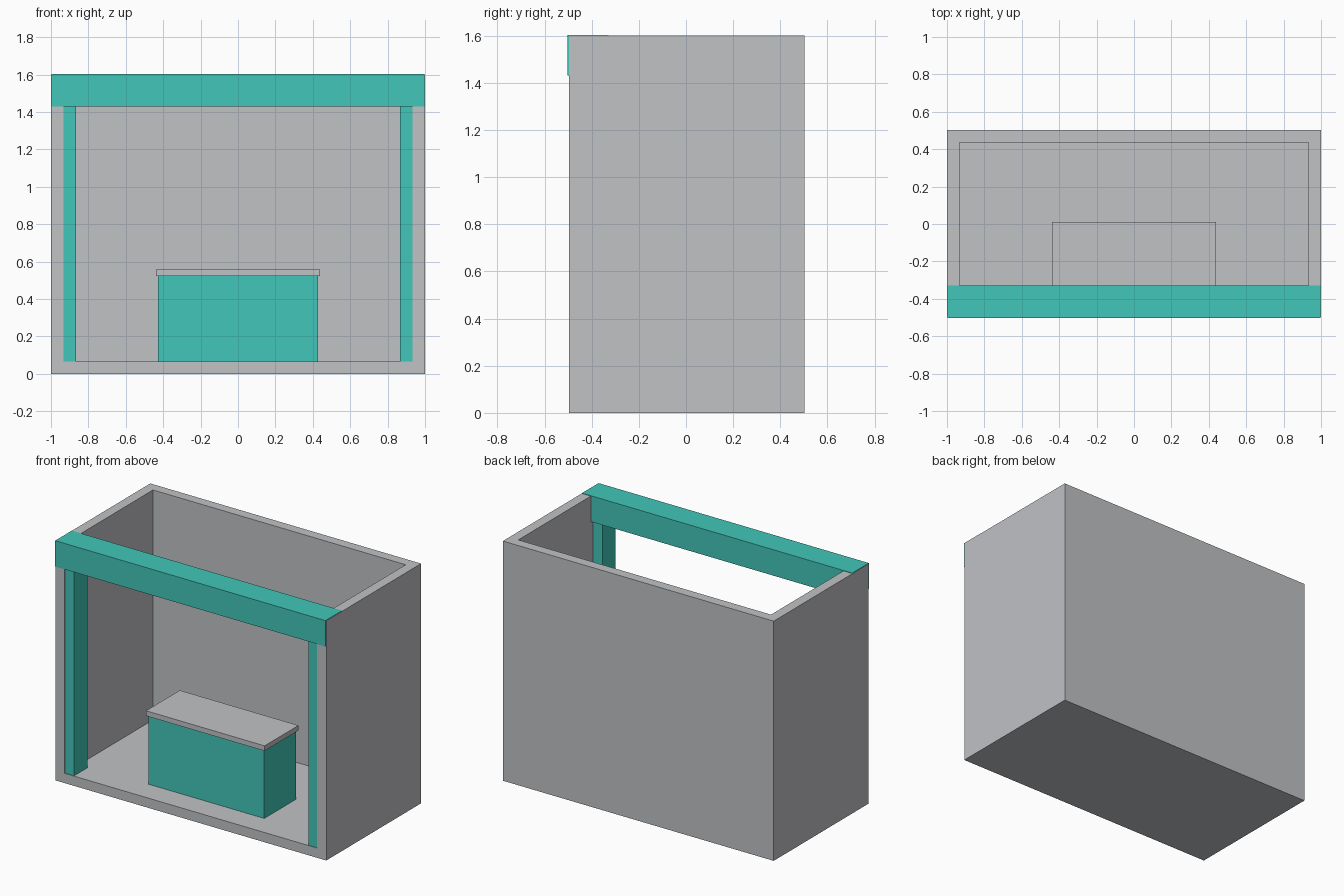
import bpy
import bmesh

cube = bpy.data.objects.get("Cube")
if cube:
    bpy.data.objects.remove(cube, do_unlink=True)


def material(name, rgb):
    mat = bpy.data.materials.new(name)
    mat.use_nodes = True
    mat.diffuse_color = (*rgb, 1)
    mat.node_tree.nodes["Principled BSDF"].inputs["Base Color"].default_value = (*rgb, 1)
    return mat


grey = material("light_grey", (0.53, 0.54, 0.56))
teal = material("teal", (0.054, 0.565, 0.479))


def prism(name, outline, z0, z1, mat):
    """Extrude a counter-clockwise plan outline from z0 up to z1."""
    bm = bmesh.new()
    base = bm.faces.new([bm.verts.new((x, y, z0)) for x, y in outline])
    top = bmesh.ops.extrude_face_region(bm, geom=[base])["geom"]
    verts = [v for v in top if isinstance(v, bmesh.types.BMVert)]
    bmesh.ops.translate(bm, vec=(0, 0, z1 - z0), verts=verts)
    bmesh.ops.recalc_face_normals(bm, faces=bm.faces)
    mesh = bpy.data.meshes.new(name)
    bm.to_mesh(mesh)
    bm.free()
    mesh.materials.append(mat)
    obj = bpy.data.objects.new(name, mesh)
    bpy.context.collection.objects.link(obj)
    return obj


def box(name, x, y, z, mat):
    outline = [(x[0], y[0]), (x[1], y[0]), (x[1], y[1]), (x[0], y[1])]
    return prism(name, outline, *z, mat)


FRONT, BACK, HEIGHT, WALL = -0.497, 0.503, 1.6, 0.067
INNER = 1 - WALL

# Stall shell: three walls in one U-shaped prism, with a floor between them
prism("walls", [(-1, FRONT), (-INNER, FRONT), (-INNER, BACK - WALL),
                (INNER, BACK - WALL), (INNER, FRONT), (1, FRONT),
                (1, BACK), (-1, BACK)], 0, HEIGHT, grey)
box("floor", (-INNER, INNER), (FRONT, BACK - WALL), (0, 0.065), grey)

# Front posts, tucked into the side walls
for side, name in ((-1, "right_post"), (1, "left_post")):
    box(name, sorted((side * 0.865, side * 0.99)), (-0.493, -0.353), (0.01, 1.59), teal)

# Header beam, slightly proud of the wall fronts and tops
box("header_beam", (-0.998, 0.998), (-0.503, -0.328), (1.43, 1.603), teal)

# Counter
box("counter_body", (-0.427, 0.427), (-0.333, 0), (0.01, 0.523), teal)
box("counter_top", (-0.438, 0.438), (-0.345, 0.012), (0.523, 0.557), grey)
